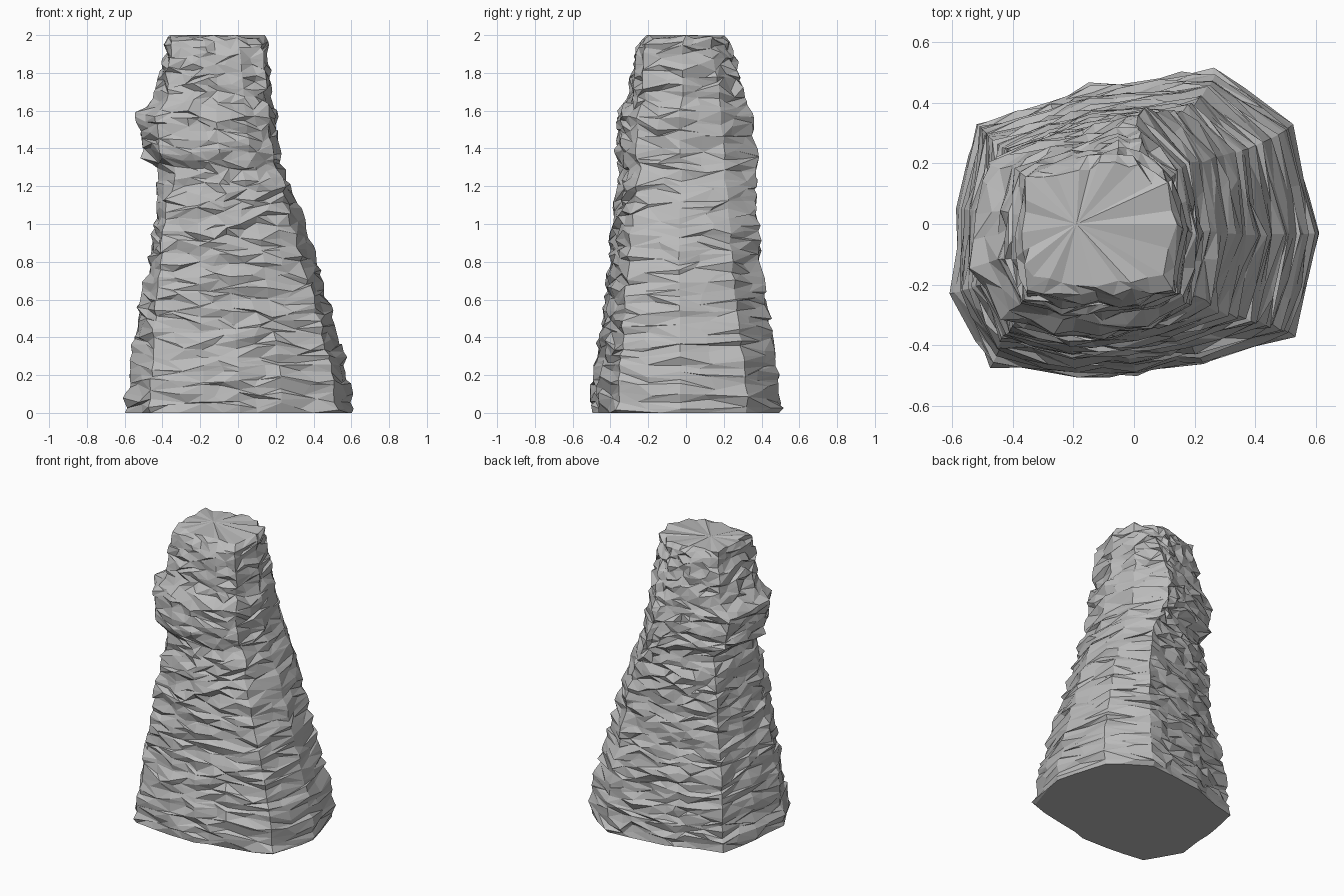
import bpy, random
from mathutils import Vector

random.seed(11)
if "Cube" in bpy.data.objects:
    bpy.data.objects.remove(bpy.data.objects["Cube"], do_unlink=True)

# Plan outlines of the foot, ledge, bulge and summit, with matching corners
FOOT = [(-.61, -.23), (-.47, -.47), (-.18, -.51), (.01, -.5), (.23, -.46), (.53, -.37),
        (.61, -.03), (.52, .33), (.26, .51), (.08, .49), (-.15, .46), (-.27, .41),
        (-.52, .33), (-.58, .05)]
LEDGE = [(-.43, -.18), (-.39, -.31), (-.22, -.37), (-.08, -.37), (.08, -.34), (.25, -.28),
         (.32, -.03), (.28, .23), (.15, .38), (.02, .36), (-.15, .34), (-.28, .29),
         (-.4, .24), (-.42, .04)]
BULGE = [(-.54, -.14), (-.44, -.31), (-.27, -.36), (-.12, -.36), (.04, -.33), (.17, -.26),
         (.2, -.03), (.16, .2), (.01, .37), (-.07, .35), (-.18, .32), (-.32, .28),
         (-.48, .21), (-.52, .04)]
SUMMIT = [(-.36, -.08), (-.34, -.18), (-.24, -.2), (-.13, -.2), (-.01, -.2), (.1, -.17),
          (.13, 0), (.1, .13), (.01, .19), (-.06, .22), (-.15, .2), (-.26, .18),
          (-.35, .15), (-.36, .04)]

# Silhouette extents: height, min x, max x, min y, max y
EXTENT = [(0, -.61, .61, -.51, .51), (.2, -.58, .59, -.49, .49), (.4, -.55, .54, -.46, .46),
          (.6, -.52, .48, -.43, .43), (.8, -.47, .42, -.41, .40), (1.1, -.43, .33, -.375, .38),
          (1.3, -.42, .24, -.34, .37), (1.35, -.51, .22, -.37, .38), (1.59, -.54, .2, -.36, .35),
          (1.65, -.45, .175, -.305, .33), (1.9, -.39, .16, -.27, .26), (1.96, -.38, .15, -.25, .24),
          (2, -.36, .13, -.2, .22)]

RINGS, PER_EDGE = 58, 2
COUNT = len(FOOT) * PER_EDGE


def unit(outline):
    """Scale an outline to the unit square."""
    xs, ys = zip(*outline)
    return [Vector(((x - min(xs)) / (max(xs) - min(xs)),
                    (y - min(ys)) / (max(ys) - min(ys)))) for x, y in outline]


def bracket(keys, z):
    """The two keys around height z, and the fraction between them."""
    for a, b in zip(keys, keys[1:]):
        if z <= b[0]:
            break
    return a, b, (z - a[0]) / (b[0] - a[0])


OUTLINES = [(0, unit(FOOT)), (1.12, unit(LEDGE)), (1.24, unit(BULGE)),
            (1.6, unit(BULGE)), (2, unit(SUMMIT))]


def ring_point(k, z):
    """Point k of the plan outline at height z."""
    (_, low), (_, high), t = bracket(OUTLINES, z)
    i, part = divmod(k, PER_EDGE)
    j = (i + 1) % len(FOOT)
    p = low[i].lerp(high[i], t).lerp(low[j].lerp(high[j], t), part / PER_EDGE)
    a, b, t = bracket(EXTENT, z)
    x0, x1, y0, y1 = [m + (n - m) * t for m, n in zip(a[1:], b[1:])]
    return Vector((x0 + (x1 - x0) * p.x, y0 + (y1 - y0) * p.y, z))


# Stacked, roughened rings give the ledged rock face
verts, faces = [], []
for r in range(RINGS + 1):
    z = 2 * r / RINGS
    edge_ring = r in (0, RINGS)
    for k in range(COUNT):
        zz = z if edge_ring else min(1.99, max(.012, z + random.uniform(-.021, .021)))
        p = ring_point(k, zz)
        before, after = ring_point((k - 1) % COUNT, zz), ring_point((k + 1) % COUNT, zz)
        span = (after - before) / 2
        along = span.normalized()
        outward = Vector((along.y, -along.x, 0))
        p += outward * random.uniform(-.022, .014 if r else 0)
        if k % PER_EDGE:
            p += span * random.uniform(-.4, .4)
        verts.append(p)

# Side triangles, with the diagonal flipped at random
for r in range(RINGS):
    for k in range(COUNT):
        n = (k + 1) % COUNT
        a, b = r * COUNT + k, r * COUNT + n
        c, d = b + COUNT, a + COUNT
        faces += [(a, b, c), (a, c, d)] if random.random() < .5 else [(a, b, d), (b, c, d)]

# Flat underside and fanned summit
faces.append(tuple(reversed(range(COUNT))))
first = RINGS * COUNT
verts.append(Vector((-.19, 0, 2)))
for k in range(COUNT):
    faces.append((first + k, first + (k + 1) % COUNT, len(verts) - 1))
    verts[first + k].z -= random.uniform(0, .02)

mesh = bpy.data.meshes.new("rock_pillar")
mesh.from_pydata(verts, [], faces)
mesh.update()
pillar = bpy.data.objects.new("rock_pillar", mesh)
bpy.context.collection.objects.link(pillar)

# Plain grey stone
stone = bpy.data.materials.new("grey_stone")
stone.use_nodes = True
grey = (.5, .5, .5, 1)
stone.diffuse_color = grey
stone.node_tree.nodes["Principled BSDF"].inputs["Base Color"].default_value = grey
mesh.materials.append(stone)
